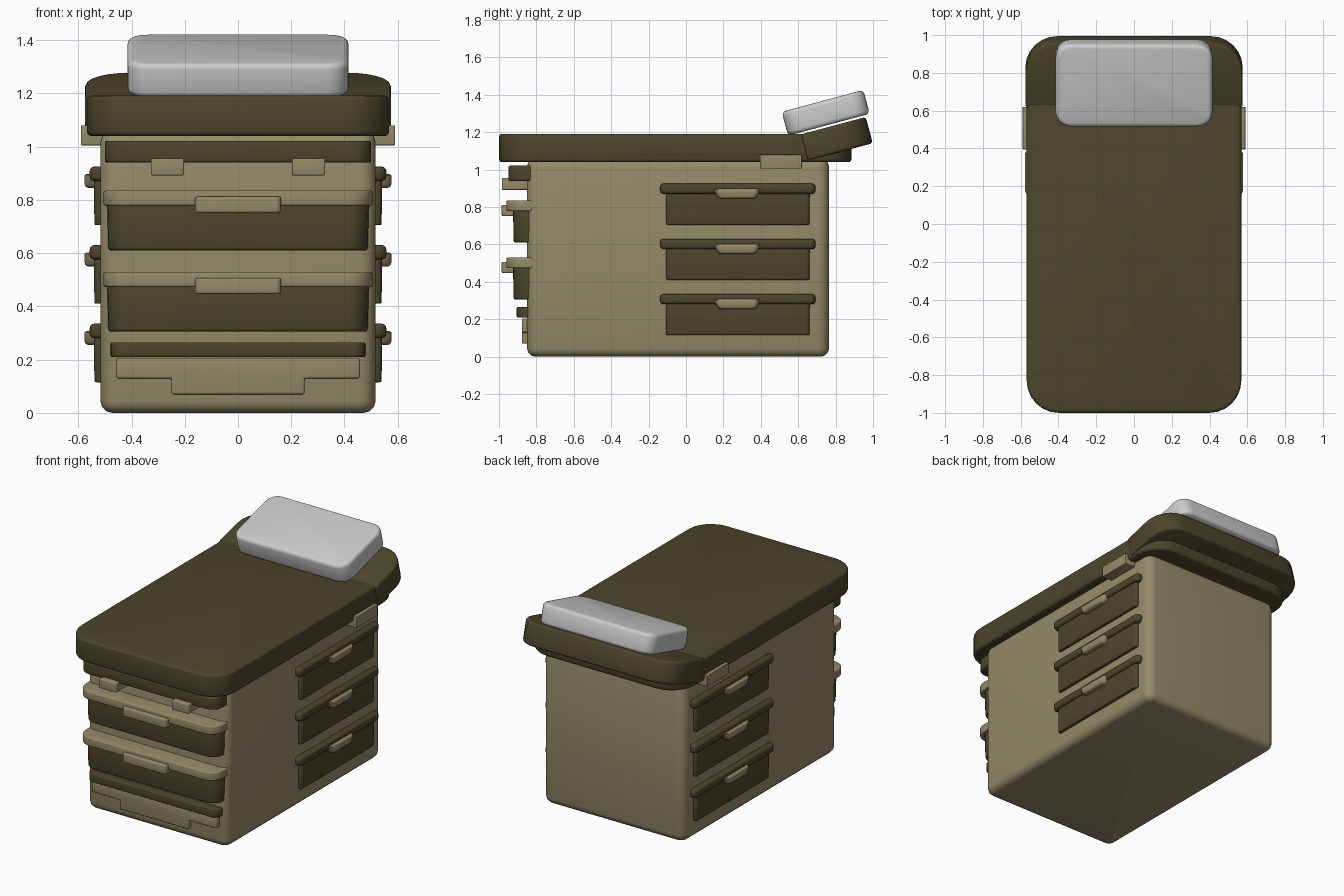
import bpy, bmesh, math
from mathutils import Vector

if "Cube" in bpy.data.objects:
    bpy.data.objects.remove(bpy.data.objects["Cube"])


def material(name, rgb):
    m = bpy.data.materials.new(name)
    m.diffuse_color = (*rgb, 1)
    m.use_nodes = True
    m.node_tree.nodes["Principled BSDF"].inputs["Base Color"].default_value = m.diffuse_color
    return m


LIGHT = material("tan_plastic", (0.30, 0.255, 0.14))
DARK = material("dark_olive_plastic", (0.07, 0.06, 0.024))


def finish(name, bm, mat, mirror=False):
    bmesh.ops.recalc_face_normals(bm, faces=bm.faces)
    me = bpy.data.meshes.new(name)
    bm.to_mesh(me)
    bm.free()
    ob = bpy.data.objects.new(name, me)
    bpy.context.collection.objects.link(ob)
    if mat:
        me.materials.append(mat)
    if mirror:
        ob.modifiers.new("mirror", 'MIRROR')
    return ob


def soften(bm, width):
    bm.normal_update()
    sharp = [e for e in bm.edges if e.calc_face_angle(0) > math.radians(40)]
    bmesh.ops.bevel(bm, geom=sharp, offset=width, segments=3, profile=0.5,
                    affect='EDGES', clamp_overlap=True)


def slab(name, x, y, z, mat, r=0.0, bevel=0.008, taper=(1, 1), back_only=False, mirror=False):
    """Box with rounded plan corners (r), softened rims and a tapered underside."""
    bm = bmesh.new()
    bmesh.ops.create_cube(bm, size=1)
    cx, cy = sum(x) / 2, sum(y) / 2
    for v in bm.verts:
        v.co = Vector((x[v.co.x > 0], y[v.co.y > 0], z[v.co.z > 0]))
    if r:
        upright = [e for e in bm.edges
                   if (e.verts[0].co - e.verts[1].co).xy.length < 1e-6
                   and (not back_only or e.verts[0].co.y > cy)]
        bmesh.ops.bevel(bm, geom=upright, offset=r, segments=6, profile=0.5, affect='EDGES')
    for v in bm.verts:
        if abs(v.co.z - z[0]) < 1e-6:
            v.co.x = cx + (v.co.x - cx) * taper[0]
            v.co.y = cy + (v.co.y - cy) * taper[1]
    soften(bm, bevel)
    return finish(name, bm, mat, mirror)


# Cabinet and padded top
slab("cabinet_body", (-0.517, 0.517), (-0.85, 0.765), (0, 1.06), LIGHT, r=0.06, bevel=0.045)
slab("lid", (-0.568, 0.568), (-1.0, 0.885), (1.04, 1.192), DARK, r=0.17, bevel=0.018)

# Tilted headrest and pillow
head = slab("headrest", (-0.575, 0.575), (-0.18, 0.18), (-0.0725, 0.0725), DARK,
            r=0.17, bevel=0.015, back_only=True)
head.location = (0, 0.806, 1.165)
pillow = slab("pillow", (-0.415, 0.415), (-0.226, 0.226), (-0.066, 0.066), None, r=0.08, bevel=0.022)
pillow.location = (0, 0.747, 1.304)
for ob in (head, pillow):
    ob.rotation_euler.x = math.radians(15)

# Side brackets under the lid
slab("side_bracket", (0.48, 0.59), (0.395, 0.62), (1.005, 1.08), LIGHT, bevel=0.004, mirror=True)

# Side drawers, three per side
for i in range(3):
    z = 0.115 + 0.295 * i
    n = i + 1
    slab(f"side_drawer_{n}", (0.45, 0.541), (-0.108, 0.662), (z, z + 0.18), DARK,
         r=0.02, taper=(0.97, 0.995), mirror=True)
    slab(f"side_drawer_rim_{n}", (0.45, 0.557), (-0.138, 0.692), (z + 0.166, z + 0.22), DARK,
         r=0.03, bevel=0.016, mirror=True)
    slab(f"side_drawer_handle_{n}", (0.45, 0.578), (0.145, 0.402), (z + 0.14, z + 0.193), LIGHT,
         r=0.03, bevel=0.014, taper=(0.96, 0.78), mirror=True)

# Front apron with two latches
slab("front_apron", (-0.5, 0.5), (-0.95, -0.7), (0.94, 1.022), DARK, r=0.07, bevel=0.01)
slab("apron_latch", (0.203, 0.327), (-0.985, -0.8), (0.892, 0.955), LIGHT, bevel=0.006, mirror=True)

# Front drawers
for n, z in ((1, 0.305), (2, 0.61)):
    slab(f"front_drawer_{n}", (-0.492, 0.492), (-0.925, -0.6), (z, z + 0.19), DARK,
         r=0.08, bevel=0.012, taper=(0.99, 0.98))
    slab(f"front_drawer_rim_{n}", (-0.505, 0.505), (-0.96, -0.6), (z + 0.168, z + 0.225), LIGHT,
         r=0.09, bevel=0.008)
    slab(f"front_drawer_handle_{n}", (-0.162, 0.162), (-0.986, -0.8), (z + 0.142, z + 0.202), LIGHT,
         r=0.02, bevel=0.008)

# Dark trim strip above the kick panel
slab("trim_strip", (-0.478, 0.478), (-0.905, -0.7), (0.21, 0.265), DARK, r=0.05, bevel=0.006)

# T-shaped kick panel at the bottom
bm = bmesh.new()
half = [(0.25, 0.07), (0.25, 0.13), (0.458, 0.13), (0.458, 0.205)]
outline = half + [(-x, z) for x, z in reversed(half)]
face = bm.faces.new([bm.verts.new((x, -0.878, z)) for x, z in outline])
ext = bmesh.ops.extrude_face_region(bm, geom=[face])
bmesh.ops.translate(bm, vec=(0, 0.1, 0), verts=[g for g in ext["geom"] if isinstance(g, bmesh.types.BMVert)])
bmesh.ops.recalc_face_normals(bm, faces=bm.faces)
soften(bm, 0.008)
finish("kick_panel", bm, LIGHT)

# Smooth shading with crisp edges
for ob in bpy.data.objects:
    ob.select_set(True)
bpy.context.view_layer.objects.active = head
bpy.ops.object.shade_smooth_by_angle(angle=math.radians(32))
